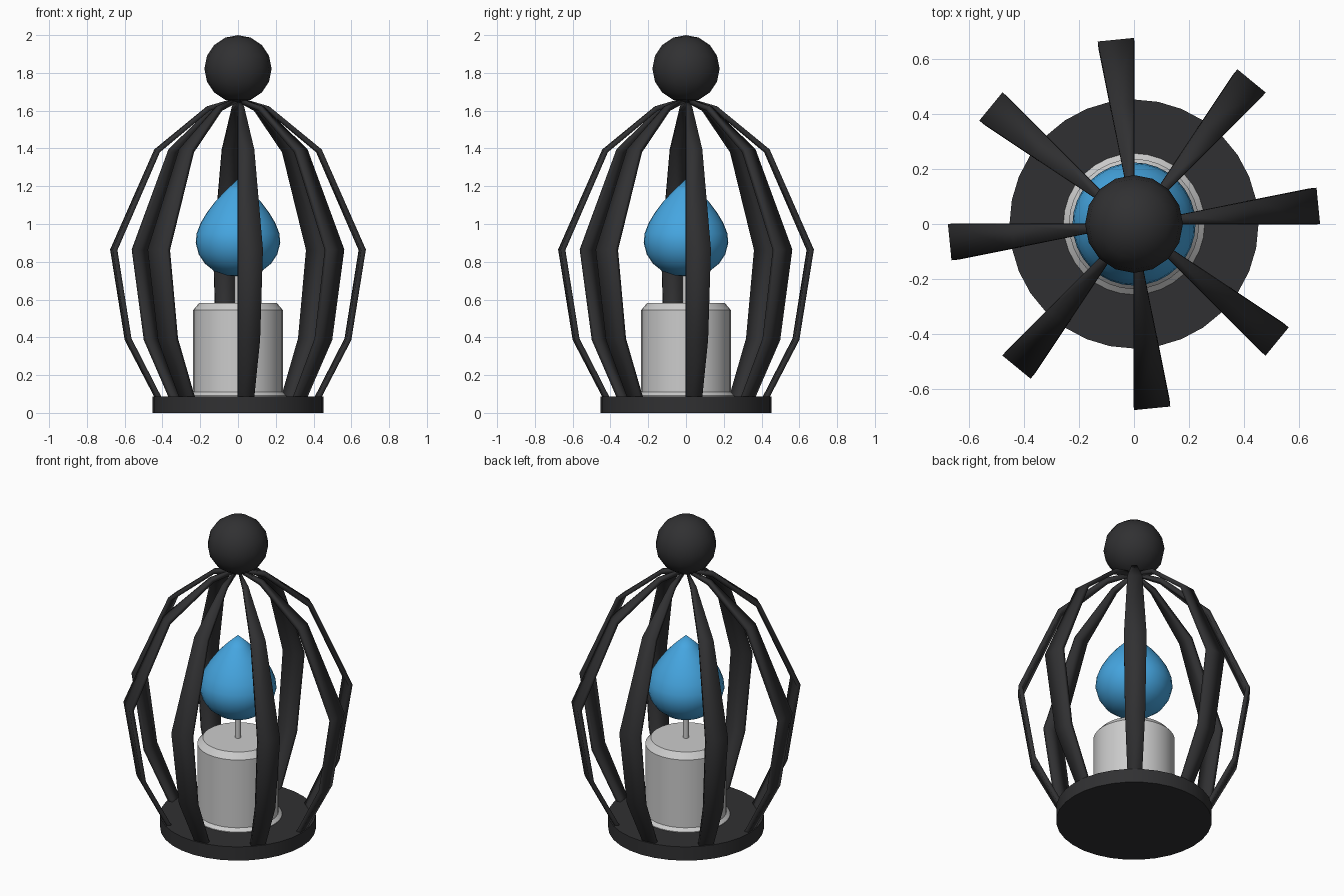
import bpy, bmesh, math
from mathutils import Matrix

if "Cube" in bpy.data.objects:
    bpy.data.objects.remove(bpy.data.objects["Cube"])

SIDES = 32


def material(name, rgb):
    m = bpy.data.materials.new(name)
    m.diffuse_color = (*rgb, 1)
    m.use_nodes = True
    m.node_tree.nodes["Principled BSDF"].inputs["Base Color"].default_value = m.diffuse_color
    return m


dark = material("dark_metal", (0.03, 0.03, 0.032))
blue = material("flame_blue", (0.06, 0.38, 0.75))


def finish(bm, name, mat=None, angle=35):
    me = bpy.data.meshes.new(name)
    bm.to_mesh(me)
    bm.free()
    ob = bpy.data.objects.new(name, me)
    bpy.context.collection.objects.link(ob)
    if mat:
        me.materials.append(mat)
    bpy.ops.object.select_all(action='DESELECT')
    ob.select_set(True)
    bpy.context.view_layer.objects.active = ob
    bpy.ops.object.shade_smooth_by_angle(angle=math.radians(angle))
    return ob


def lathe(name, profile, mat=None, sides=SIDES, angle=35):
    """Spin an (r, z) profile around z; its ends lie on the axis."""
    bm = bmesh.new()
    vs = [bm.verts.new((r, 0, z)) for r, z in profile]
    es = [bm.edges.new(p) for p in zip(vs, vs[1:])]
    bmesh.ops.spin(bm, geom=vs + es, cent=(0, 0, 0), axis=(0, 0, 1),
                   angle=math.tau, steps=sides, use_duplicate=False)
    bmesh.ops.remove_doubles(bm, verts=bm.verts, dist=1e-4)
    bmesh.ops.recalc_face_normals(bm, faces=bm.faces)
    return finish(bm, name, mat, angle)


# Round base plate
lathe("base", [(0, 0), (0.453, 0), (0.453, 0.088), (0, 0.088)], dark)

# Candle with flared foot and chamfered top
lathe("candle", [(0, 0.08), (0.257, 0.08), (0.257, 0.092), (0.237, 0.11),
                 (0.237, 0.545), (0.205, 0.582), (0, 0.582)])
lathe("wick", [(0, 0.57), (0.018, 0.57), (0.018, 0.75), (0, 0.75)], sides=12)

# Teardrop flame
lathe("flame", [(0, 0.722), (0.06, 0.728), (0.125, 0.75), (0.175, 0.79),
                (0.208, 0.84), (0.224, 0.90), (0.219, 0.95), (0.198, 1.005),
                (0.165, 1.06), (0.12, 1.12), (0.065, 1.178), (0, 1.238)],
      blue, angle=50)

# Cage: eight bars, each one segment wide of a 32-sided bulging shell
bar_profile = [(0.41, 0.03), (0.445, 0.088), (0.60, 0.386), (0.677, 0.865),
               (0.443, 1.395), (0.165, 1.623), (0.012, 1.668)]
bm = bmesh.new()
for k in range(8):
    a0 = k * math.tau / 8
    a1 = a0 + math.tau / SIDES
    rows = [[bm.verts.new((r * math.cos(a), r * math.sin(a), z)) for a in (a0, a1)]
            for r, z in bar_profile]
    for lo, hi in zip(rows, rows[1:]):
        bm.faces.new((lo[0], lo[1], hi[1], hi[0]))
cage = finish(bm, "cage_bars", dark, 10)
solid = cage.modifiers.new("thickness", 'SOLIDIFY')
solid.thickness = 0.026
solid.offset = -1

# Ball finial
bm = bmesh.new()
bmesh.ops.create_uvsphere(bm, u_segments=16, v_segments=8, radius=0.178,
                          matrix=Matrix.Translation((0, 0, 1.822)))
finish(bm, "finial", dark, 50)
